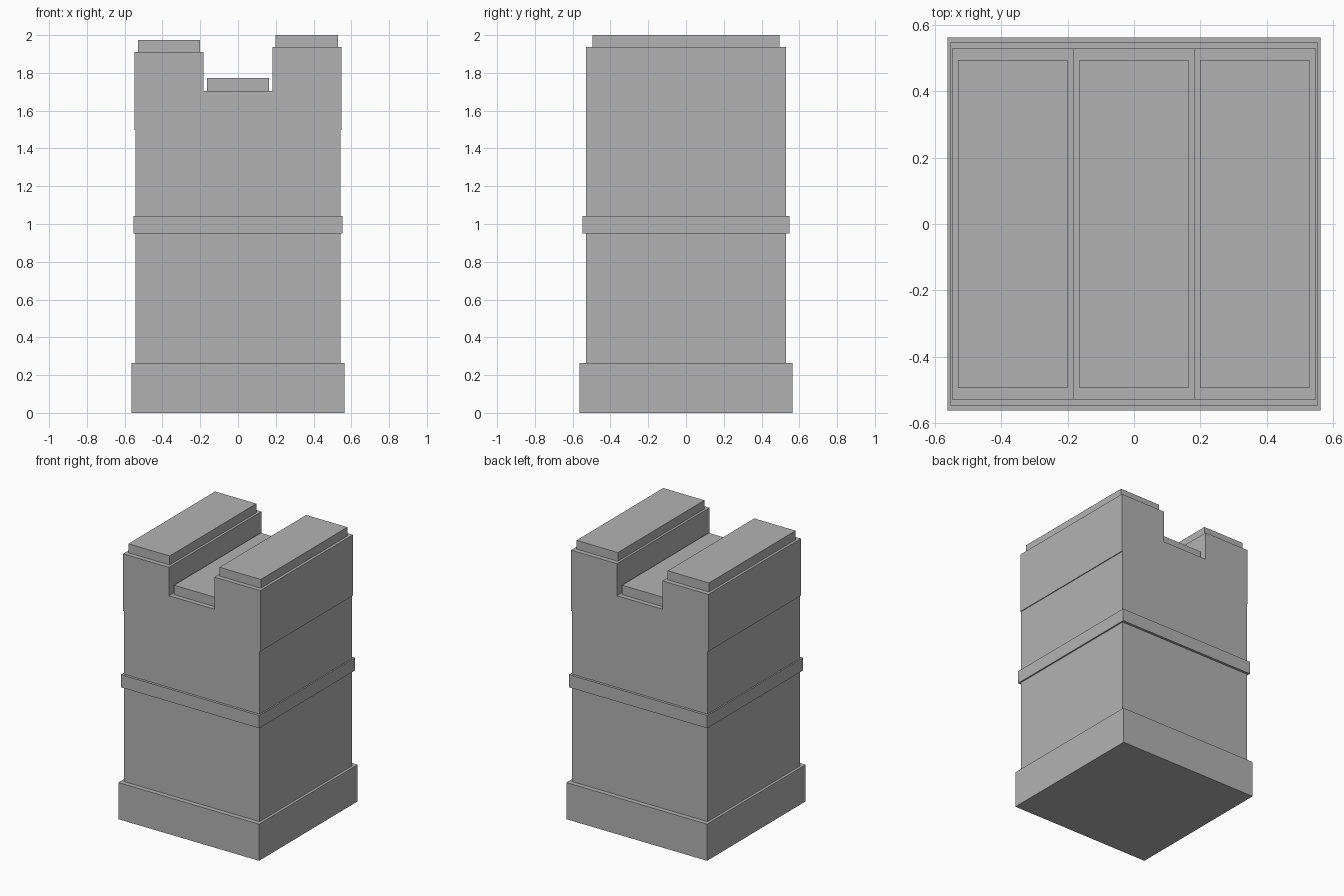
import bpy, bmesh

if "Cube" in bpy.data.objects:
    bpy.data.objects.remove(bpy.data.objects["Cube"])

stone = bpy.data.materials.new("grey stone")
stone.diffuse_color = (0.45, 0.45, 0.45, 1)
stone.use_nodes = True
stone.node_tree.nodes["Principled BSDF"].inputs["Base Color"].default_value = stone.diffuse_color


def prism(name, outline, y_half):
    """Extrude a front outline of (x, z) points from -y_half to y_half."""
    bm = bmesh.new()
    face = bm.faces.new([bm.verts.new((x, -y_half, z)) for x, z in outline])
    out = bmesh.ops.extrude_face_region(bm, geom=[face])
    verts = [g for g in out["geom"] if isinstance(g, bmesh.types.BMVert)]
    bmesh.ops.translate(bm, verts=verts, vec=(0, 2 * y_half, 0))
    bmesh.ops.recalc_face_normals(bm, faces=bm.faces)
    mesh = bpy.data.meshes.new(name)
    bm.to_mesh(mesh)
    bm.free()
    mesh.materials.append(stone)
    obj = bpy.data.objects.new(name, mesh)
    bpy.context.collection.objects.link(obj)
    return obj


def block(name, x0, x1, z0, z1, y_half):
    return prism(name, [(x0, z0), (x1, z0), (x1, z1), (x0, z1)], y_half)


# Plinth, shaft and the raised band around the middle
block("plinth", -0.563, 0.563, 0.0, 0.265, 0.563)
block("lower_shaft", -0.543, 0.543, 0.265, 0.95, 0.529)
block("middle_band", -0.553, 0.553, 0.95, 1.042, 0.547)
block("upper_shaft", -0.543, 0.543, 1.042, 1.497, 0.529)

# Notched top: two uneven uprights with a channel between them
LEFT, MIDDLE, RIGHT = 1.91, 1.705, 1.937
prism("notched_top", [
    (-0.549, 1.497), (0.549, 1.497), (0.549, RIGHT), (0.182, RIGHT),
    (0.182, MIDDLE), (-0.182, MIDDLE), (-0.182, LEFT), (-0.549, LEFT),
], 0.529)

# Inset cap slab on each level
for name, x, z, top in (("left_cap", -0.365, LEFT, 1.975),
                        ("middle_cap", 0.0, MIDDLE, 1.773),
                        ("right_cap", 0.364, RIGHT, 2.0)):
    block(name, x - 0.165, x + 0.165, z, top, 0.495)
